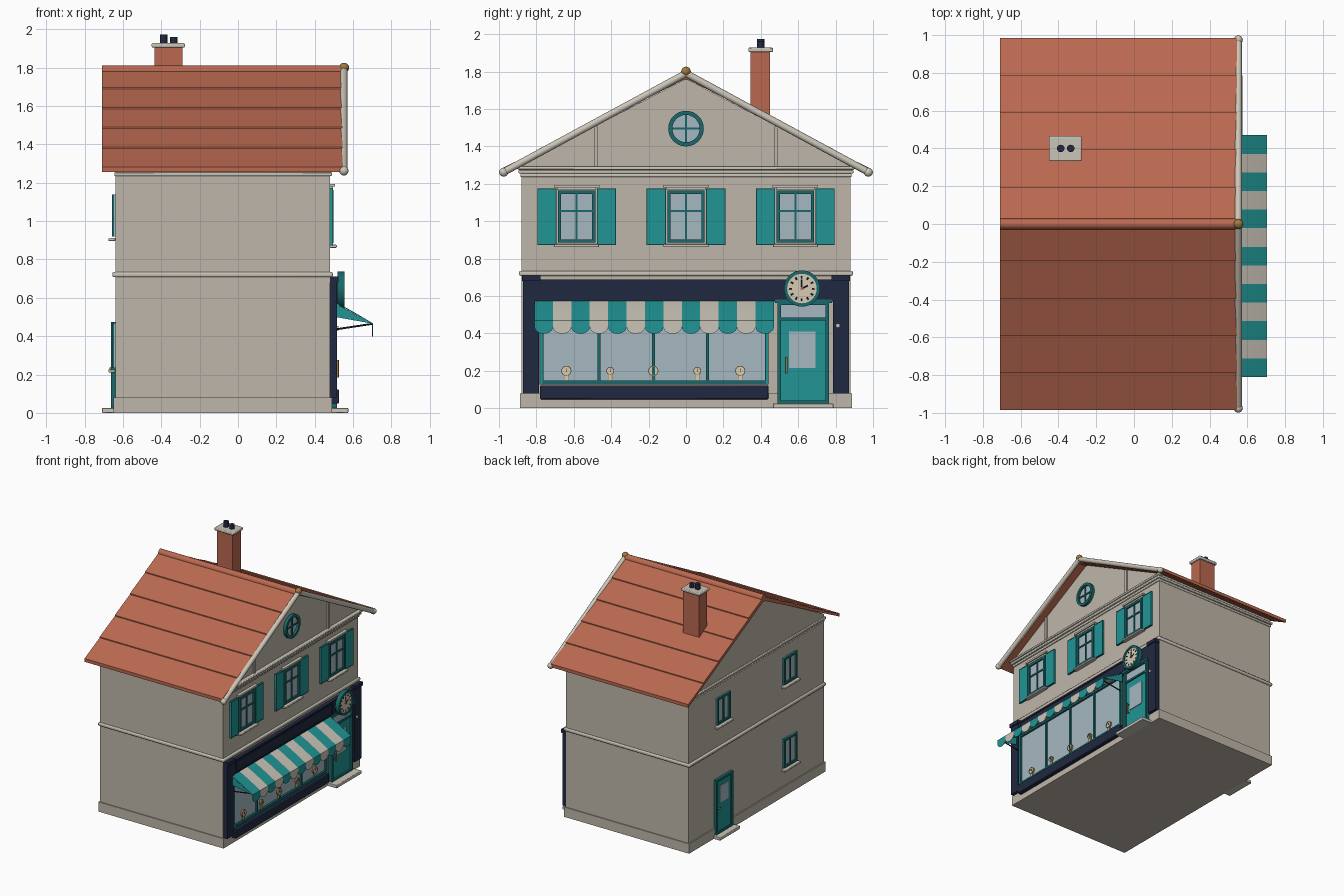
import bpy, bmesh, math
from mathutils import Vector

if "Cube" in bpy.data.objects:
    bpy.data.objects.remove(bpy.data.objects["Cube"], do_unlink=True)


def material(name, r, g, b):
    m = bpy.data.materials.new(name)
    m.use_nodes = True
    m.diffuse_color = (r, g, b, 1)
    node = next(n for n in m.node_tree.nodes if n.type == 'BSDF_PRINCIPLED')
    node.inputs["Base Color"].default_value = (r, g, b, 1)
    node.inputs["Roughness"].default_value = 0.8
    return m


WALL = material("warm stone", 0.52, 0.47, 0.40)
TRIM = material("pale trim", 0.60, 0.56, 0.48)
ROOF = material("terracotta", 0.49, 0.14, 0.08)
TEAL = material("teal", 0.015, 0.30, 0.30)
DARK = material("deep teal", 0.01, 0.14, 0.145)
NAVY = material("navy", 0.015, 0.022, 0.05)
GLASS = material("window glass", 0.38, 0.48, 0.53)
GOLD = material("brass", 0.36, 0.19, 0.05)
CREAM = material("dial cream", 0.68, 0.60, 0.46)


# Shapes return functions that add themselves to a bmesh
def box(x0, x1, y0, y1, z0, z1):
    return prism([(y0, z0), (y1, z0), (y1, z1), (y0, z1)], x0, x1)


def prism(pts, a, b, axis='X'):
    """Extrude a (y, z) profile along x, or an (x, z) profile along y."""
    def add(bm):
        def ring(t):
            return [bm.verts.new((t, p, z) if axis == 'X' else (p, t, z)) for p, z in pts]
        r0, r1 = ring(a), ring(b)
        bm.faces.new(r0)
        bm.faces.new(r1[::-1])
        for i in range(len(pts)):
            j = (i + 1) % len(pts)
            bm.faces.new((r0[i], r1[i], r1[j], r0[j]))
    return add


def rod(p, q, r, n=12):
    """Cylinder between two points."""
    def add(bm):
        a, b = Vector(p), Vector(q)
        rot = (b - a).to_track_quat('Z', 'Y').to_matrix().to_4x4()
        rot.translation = (a + b) / 2
        bmesh.ops.create_cone(bm, cap_ends=True, segments=n, radius1=r, radius2=r,
                              depth=(b - a).length, matrix=rot)
    return add


def disc(y, z, r, x0, x1, n=32):
    return rod((x0, y, z), (x1, y, z), r, n)


def annulus(y, z, r, w, x0, x1, n=32):
    """Flat round ring facing along x."""
    def add(bm):
        rows = []
        for i in range(n):
            c, s = math.cos(math.tau * i / n), math.sin(math.tau * i / n)
            rows.append([bm.verts.new((x, y + k * c, z + k * s))
                         for x, k in ((x0, r), (x1, r), (x1, r - w), (x0, r - w))])
        for i in range(n):
            u, v = rows[i], rows[(i + 1) % n]
            for k in range(4):
                m = (k + 1) % 4
                bm.faces.new((u[k], v[k], v[m], u[m]))
    return add


def ball(c, r):
    def add(bm):
        made = bmesh.ops.create_uvsphere(bm, u_segments=16, v_segments=10, radius=r)
        bmesh.ops.translate(bm, verts=made["verts"], vec=c)
    return add


def frame(x0, x1, y0, y1, z0, z1, w):
    """Rectangular border as four bars."""
    bars = [box(x0, x1, y0, y0 + w, z0, z1), box(x0, x1, y1 - w, y1, z0, z1),
            box(x0, x1, y0 + w, y1 - w, z0, z0 + w), box(x0, x1, y0 + w, y1 - w, z1 - w, z1)]
    return lambda bm: [bar(bm) for bar in bars]


def part(name, mat, *shapes, bevel=0):
    bm = bmesh.new()
    for s in shapes:
        s(bm)
    bmesh.ops.recalc_face_normals(bm, faces=bm.faces[:])
    me = bpy.data.meshes.new(name)
    bm.to_mesh(me)
    bm.free()
    me.materials.append(mat)
    me.shade_smooth()
    me.set_sharp_from_angle(angle=math.radians(35))
    ob = bpy.data.objects.new(name, me)
    bpy.context.collection.objects.link(ob)
    if bevel:
        mod = ob.modifiers.new("soft edges", 'BEVEL')
        mod.width, mod.segments = bevel, 2
    return ob


# House body with gables
BACK, FRONT, SIDE = -0.64, 0.48, 0.88
part("walls", WALL, prism([(-SIDE, 0.0), (SIDE, 0.0), (SIDE, 1.30), (0, 1.762), (-SIDE, 1.30)],
                          BACK, FRONT))
part("plinth", WALL, box(BACK - 0.01, FRONT + 0.01, -SIDE - 0.008, SIDE + 0.008, 0, 0.08))
part("string_course", TRIM, box(BACK - 0.015, 0.495, -0.892, 0.892, 0.708, 0.735), bevel=0.008)
part("cornice", TRIM, box(BACK - 0.012, 0.502, -0.895, 0.895, 1.255, 1.275),
     box(BACK - 0.005, 0.49, -0.885, 0.885, 1.235, 1.255),
     box(0.47, 0.51, -0.90, 0.90, 1.275, 1.292), bevel=0.005)
part("gable_posts", WALL, *[box(FRONT, 0.492, s * 0.483 - 0.01, s * 0.483 + 0.01, 1.285, 1.505)
                            for s in (-1, 1)])

# Roof in overlapping tile courses
SLOPE, EAVE, RIDGE = 0.525, 0.985, 1.795
for s, label in ((-1, "right"), (1, "left")):
    outline = [(0, RIDGE)]
    for i in range(1, 6):
        y = EAVE * i / 5
        outline += [(s * y, RIDGE - SLOPE * y + 0.005), (s * y, RIDGE - SLOPE * y - 0.003)]
    outline += [(s * EAVE, RIDGE - SLOPE * EAVE - 0.022), (0, RIDGE - 0.032)]
    part("roof_slope_" + label, ROOF, prism(outline, -0.71, 0.545))
    low = (0.552, s * 0.975, 1.262)
    part("bargeboard_" + label, TRIM, rod(low, (0.552, 0, 1.79), 0.019), ball(low, 0.024))
part("ridge_tile", ROOF, rod((-0.71, 0, 1.783), (0.55, 0, 1.783), 0.028, 16))
part("ridge_finial", GOLD, ball((0.553, 0, 1.80), 0.026))

# Chimney
part("chimney_stack", ROOF, box(-0.435, -0.29, 0.345, 0.45, 1.5, 1.91))
part("chimney_cap", TRIM, box(-0.45, -0.277, 0.333, 0.465, 1.905, 1.928), bevel=0.006)
part("chimney_pots", NAVY, rod((-0.388, 0.4, 1.92), (-0.388, 0.4, 1.973), 0.02, 16),
     rod((-0.335, 0.4, 1.92), (-0.335, 0.4, 1.96), 0.02, 16))


# Sash windows, on the front (s=1) or back (s=-1) wall
def sash(name, s, y, z0, z1, hw, rail):
    w = FRONT if s > 0 else BACK
    part(name + "_glass", GLASS, box(w, w + s * 0.006, y - hw, y + hw, z0, z1))
    bars = [box(w, w + s * 0.013, y - 0.006, y + 0.006, z0, z1)]
    if rail:
        bars.append(box(w, w + s * 0.013, y - hw, y + hw, rail - 0.006, rail + 0.006))
    part(name + "_frame", DARK, frame(w, w + s * 0.018, y - hw, y + hw, z0, z1, 0.018), *bars)
    part(name + "_sill", TRIM, box(w, w + s * 0.035, y - hw - 0.02, y + hw + 0.02,
                                   z0 - 0.024, z0 - 0.008), bevel=0.004)


for n, y in enumerate((-0.585, 0, 0.585)):
    name = "front_window_%d" % (n + 1)
    sash(name, 1, y, 0.885, 1.163, 0.1, 1.055)
    part(name + "_lintel", TRIM, box(FRONT, 0.505, y - 0.122, y + 0.122, 1.18, 1.194),
         box(FRONT, 0.495, y - 0.105, y + 0.105, 1.168, 1.18))
    leaves = [(y + s * 0.108, y + s * 0.21) for s in (-1, 1)]
    part(name + "_shutters", TEAL, *[box(FRONT, 0.494, min(l), max(l), 0.875, 1.172) for l in leaves])
    part(name + "_shutter_edges", DARK, *[frame(FRONT, 0.496, min(l), max(l), 0.873, 1.174, 0.005)
                                          for l in leaves])
sash("back_window_upper_left", -1, 0.44, 0.92, 1.14, 0.085, None)
sash("back_window_upper_right", -1, -0.43, 0.92, 1.14, 0.085, None)
sash("back_window_lower", -1, -0.43, 0.235, 0.47, 0.085, None)

# Round gable window
part("round_window_glass", GLASS, disc(0, 1.495, 0.09, FRONT, 0.488))
part("round_window_frame", DARK, annulus(0, 1.495, 0.095, 0.022, FRONT, 0.505),
     box(FRONT, 0.496, -0.005, 0.005, 1.41, 1.58), box(FRONT, 0.496, -0.08, 0.08, 1.49, 1.50))

# Shopfront surround
part("shop_pilasters", NAVY, *[b for s in (-1, 1) for b in (
    box(FRONT, 0.515, min(s * 0.785, s * 0.872), max(s * 0.785, s * 0.872), 0.08, 0.708),
    box(FRONT, 0.524, min(s * 0.778, s * 0.878), max(s * 0.778, s * 0.878), 0.68, 0.71))])
part("shop_fascia", NAVY, box(FRONT, 0.512, -0.785, 0.785, 0.57, 0.688),
     frame(FRONT, 0.518, -0.76, 0.5, 0.582, 0.68, 0.008))
part("stall_riser", NAVY, box(FRONT, 0.526, -0.78, 0.44, 0.048, 0.122), bevel=0.005)
part("shop_glass", GLASS, box(FRONT, 0.492, -0.77, 0.43, 0.135, 0.565))
part("shop_frame", DARK, frame(FRONT, 0.508, -0.782, 0.442, 0.128, 0.575, 0.02),
     *[box(FRONT, 0.504, y - 0.008, y + 0.008, 0.14, 0.57) for y in (-0.465, -0.175, 0.115)])
part("shop_frame_corner_posts", TEAL, box(0.49, 0.511, -0.779, -0.768, 0.13, 0.56),
     box(0.49, 0.511, 0.428, 0.439, 0.13, 0.56))

# Small dials displayed in the shop window
spots = [(-0.64, 0.027), (-0.405, 0.021), (-0.175, 0.027), (0.06, 0.021), (0.29, 0.027)]
part("display_stands", GOLD, *[f for y, r in spots for f in (
    box(0.49, 0.5, y - 0.011, y + 0.011, 0.148, 0.19), annulus(y, 0.2, r, 0.004, 0.49, 0.506, 20))])
part("display_dials", CREAM, *[f for y, r in spots for f in (
    disc(y, 0.2, r - 0.003, 0.49, 0.504, 20), box(0.49, 0.502, y - 0.009, y + 0.009, 0.15, 0.185))])
part("display_hands", NAVY, *[box(0.5, 0.507, y - 0.002, y + 0.002, 0.194, 0.212) for y, r in spots])

# Shop door
part("door_leaf", TEAL, box(FRONT, 0.5, 0.5, 0.75, 0.025, 0.56))
part("door_frame", DARK, frame(FRONT, 0.515, 0.49, 0.765, 0.022, 0.57, 0.018),
     box(FRONT, 0.512, 0.5, 0.75, 0.47, 0.485), box(FRONT, 0.52, 0.475, 0.78, 0.562, 0.58))
part("door_glass", GLASS, box(0.499, 0.503, 0.508, 0.748, 0.485, 0.552),
     box(0.499, 0.506, 0.55, 0.692, 0.215, 0.41))
part("door_handle", GOLD, rod((0.52, 0.538, 0.185), (0.52, 0.538, 0.275), 0.006),
     *[rod((0.5, 0.538, z), (0.52, 0.538, z), 0.004) for z in (0.195, 0.265)])
part("door_bell", TRIM, disc(0.812, 0.442, 0.012, 0.51, 0.524, 16))
part("front_step", TRIM, box(FRONT, 0.575, 0.465, 0.788, 0, 0.026), bevel=0.004)

# Back door
part("back_door", TEAL, box(-0.652, BACK, 0.345, 0.535, 0.025, 0.46))
part("back_door_frame", DARK, frame(-0.662, BACK, 0.33, 0.55, 0.022, 0.475, 0.02))
part("back_door_glass", GLASS, box(-0.656, BACK, 0.385, 0.495, 0.27, 0.41))
part("back_door_knob", GOLD, ball((-0.662, 0.505, 0.23), 0.009))
part("back_step", TRIM, box(-0.71, BACK, 0.31, 0.57, 0, 0.026), bevel=0.004)

# Striped awning with scalloped valance
COUNT, Y0, Y1 = 13, -0.81, 0.47
step = (Y1 - Y0) / COUNT
canopy = [(0.505, 0.578), (0.57, 0.545), (0.64, 0.505), (0.702, 0.468),
          (0.702, 0.462), (0.64, 0.499), (0.57, 0.539), (0.505, 0.572)]
stripes = {0: [], 1: []}
for i in range(COUNT):
    a = Y0 + i * step
    scallop = [(a, 0.47), (a + step, 0.47)] + [
        (a + step / 2 * (1 + math.cos(t * math.pi / 10)), 0.435 - 0.037 * math.sin(t * math.pi / 10))
        for t in range(11)]
    stripes[i % 2] += [prism(canopy, a, a + step, 'Y'), prism(scallop, 0.698, 0.703)]
part("awning_teal_stripes", TEAL, *stripes[0])
part("awning_pale_stripes", TRIM, *stripes[1])
flap = [(0.51, 0.57), (0.698, 0.466), (0.51, 0.5)]
part("awning_side_flaps", TEAL, prism(flap, Y0, Y0 + 0.004, 'Y'), prism(flap, Y1 - 0.004, Y1, 'Y'))
part("awning_arms", NAVY, *[rod((0.505, y, 0.435), (0.698, y, 0.464), 0.005, 8)
                            for y in (Y0 + 0.03, Y1 - 0.03)])

# Shop clock
CY, CZ = 0.62, 0.64


def around(angle, r):
    return (0.548, CY + r * math.sin(angle), CZ + r * math.cos(angle))


part("clock_mount", NAVY, disc(CY, CZ, 0.06, 0.5, 0.525))
part("clock_rim", DARK, annulus(CY, CZ, 0.097, 0.018, 0.52, 0.556, 40))
part("clock_face", CREAM, disc(CY, CZ, 0.082, 0.52, 0.548, 40))
part("clock_marks", NAVY, *[rod(around(k * math.pi / 6, 0.054), around(k * math.pi / 6, 0.068),
                                0.004, 6) for k in range(12)])
part("clock_hands", NAVY, rod(around(0, 0), around(0, 0.048), 0.004, 6),
     rod(around(0, 0), around(1.1, 0.036), 0.004, 6))
part("clock_hub", GOLD, disc(CY, CZ, 0.009, 0.545, 0.556, 16))
